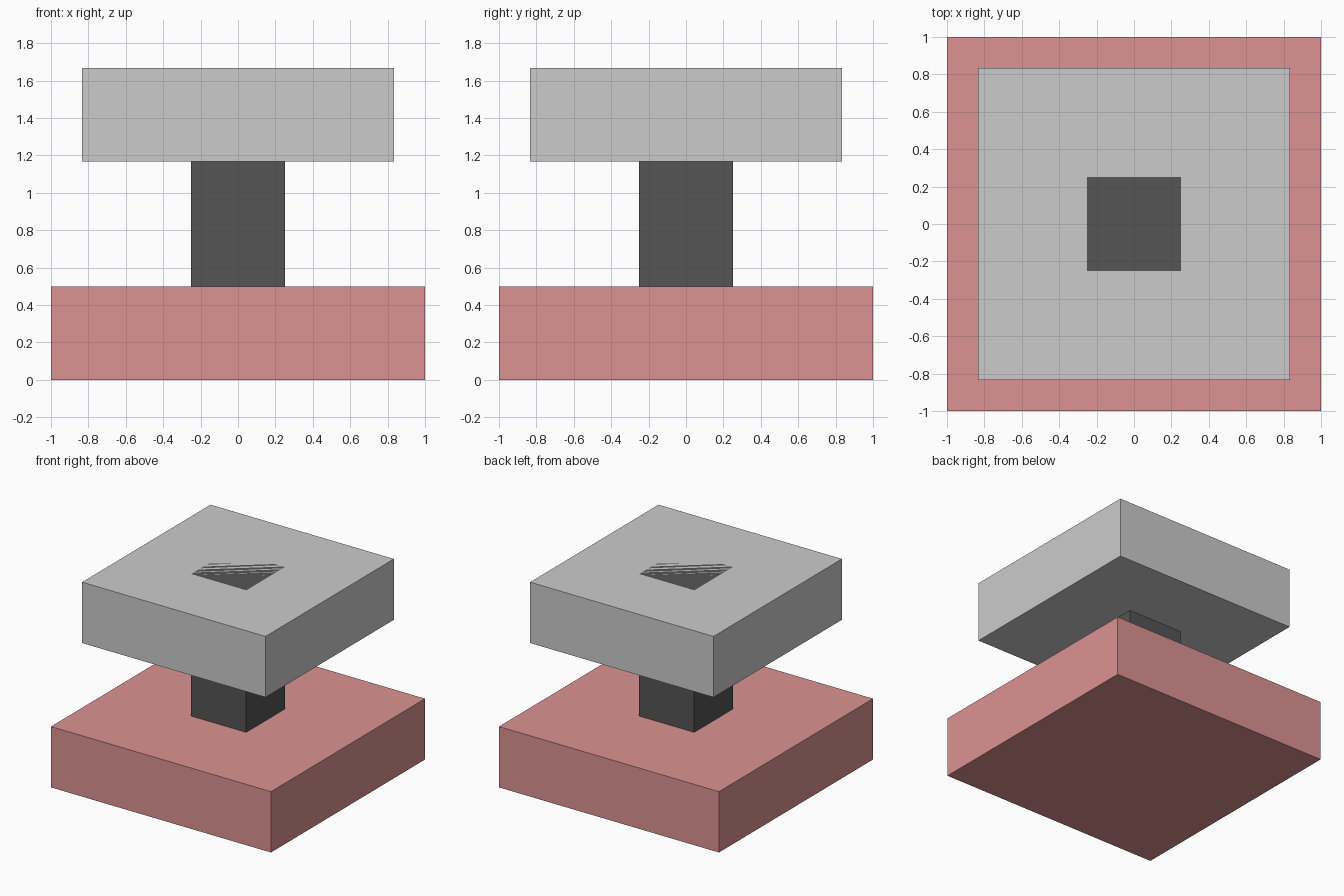
import bpy

if "Cube" in bpy.data.objects:
    bpy.data.objects.remove(bpy.data.objects["Cube"])


def box(name, width, z0, z1, color=None):
    """Square block centred on the z axis, spanning z0 to z1."""
    bpy.ops.mesh.primitive_cube_add(size=1, location=(0, 0, (z0 + z1) / 2))
    ob = bpy.context.object
    ob.name = name
    ob.scale = (width, width, z1 - z0)
    bpy.ops.object.transform_apply(location=False, rotation=False, scale=True)
    if color:
        mat = bpy.data.materials.new(name + "_material")
        mat.diffuse_color = (*color, 1)
        mat.use_nodes = True
        mat.node_tree.nodes["Principled BSDF"].inputs["Base Color"].default_value = mat.diffuse_color
        ob.data.materials.append(mat)
    return ob


# Wide coloured base slab
box("base_slab", 2.0, 0.0, 0.5, (0.72, 0.29, 0.29))

# Dark central post, set into the top slab and flush with its upper face
box("centre_post", 0.5, 0.5, 1.667, (0.09, 0.09, 0.09))

# Grey upper slab
box("top_slab", 1.667, 1.167, 1.667)
